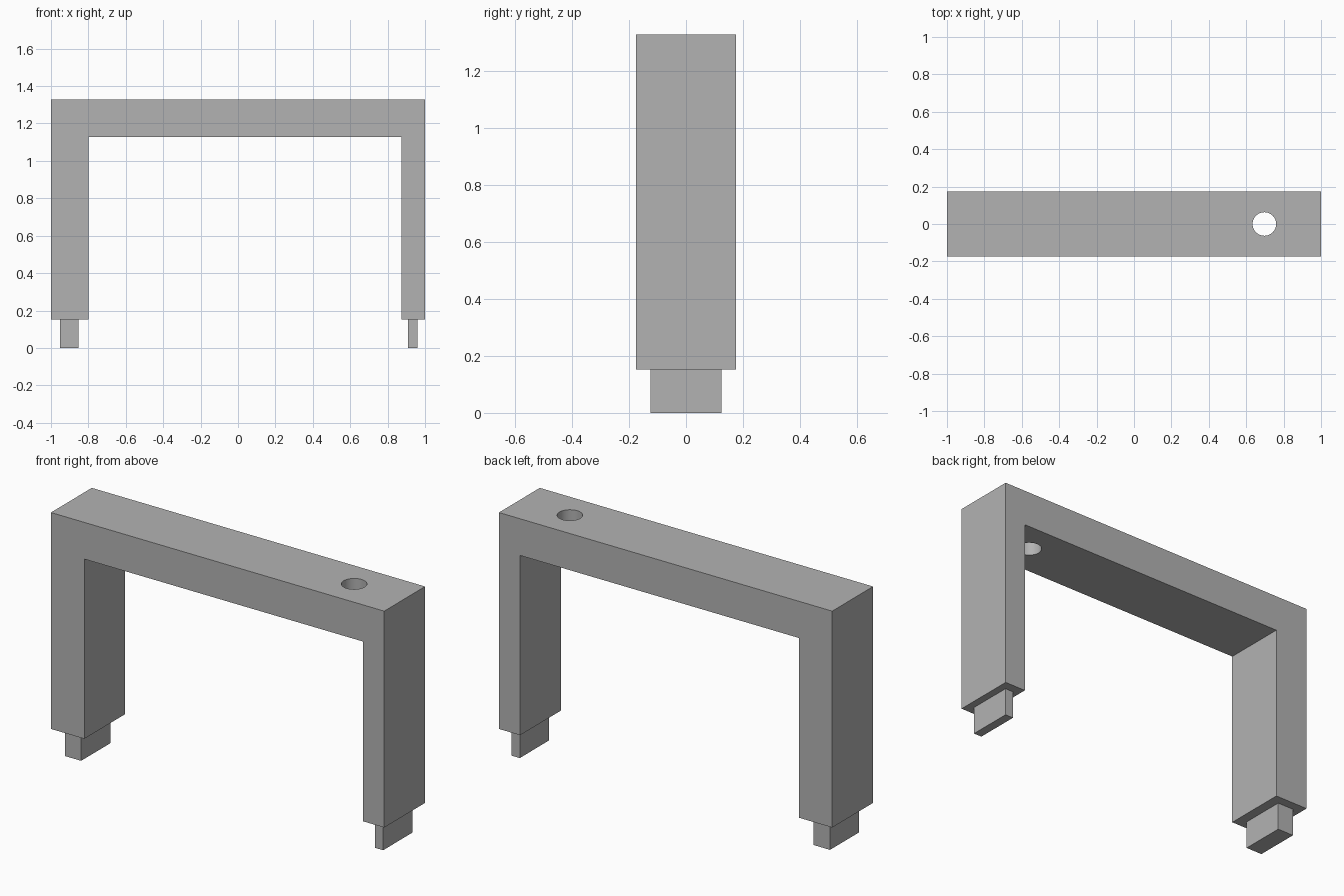
import bpy
import bmesh
from mathutils import Matrix, Vector

cube = bpy.data.objects.get("Cube")
if cube:
    bpy.data.objects.remove(cube, do_unlink=True)

HALF_DEPTH = 0.175
SHOULDER, BEAM_BOTTOM, TOP = 0.153, 1.128, 1.327

grey = bpy.data.materials.new("plain grey")
grey.use_nodes = True
colour = (0.45, 0.45, 0.45, 1)
grey.diffuse_color = colour
grey.node_tree.nodes["Principled BSDF"].inputs["Base Color"].default_value = colour


def finish(name, bm):
    bmesh.ops.recalc_face_normals(bm, faces=bm.faces)
    mesh = bpy.data.meshes.new(name)
    bm.to_mesh(mesh)
    bm.free()
    mesh.materials.append(grey)
    obj = bpy.data.objects.new(name, mesh)
    bpy.context.collection.objects.link(obj)
    return obj


def box(name, low, high):
    low, high = Vector(low), Vector(high)
    bm = bmesh.new()
    bmesh.ops.create_cube(bm, size=1, matrix=Matrix.Translation((low + high) / 2)
                          @ Matrix.Diagonal((*(high - low), 1)))
    return finish(name, bm)


# Frame: a beam with a wide and a narrow leg, extruded from one profile
profile = [(-1, SHOULDER), (-0.8, SHOULDER), (-0.8, BEAM_BOTTOM), (0.873, BEAM_BOTTOM),
           (0.873, SHOULDER), (1, SHOULDER), (1, TOP), (-1, TOP)]
bm = bmesh.new()
face = bm.faces.new([bm.verts.new((x, -HALF_DEPTH, z)) for x, z in profile])
side = bmesh.ops.extrude_face_region(bm, geom=[face], use_keep_orig=True)
bmesh.ops.translate(bm, vec=(0, 2 * HALF_DEPTH, 0),
                    verts=[v for v in side["geom"] if isinstance(v, bmesh.types.BMVert)])
frame = finish("frame", bm)

# Round hole through the beam
bm = bmesh.new()
bmesh.ops.create_cone(bm, cap_ends=True, segments=48, radius1=0.063, radius2=0.063,
                      depth=0.6, matrix=Matrix.Translation((0.697, 0, TOP - 0.1)))
cutter = finish("hole_cutter", bm)
cutter.hide_render = True
cutter.hide_viewport = True
hole = frame.modifiers.new("hole", "BOOLEAN")
hole.operation = "DIFFERENCE"
hole.solver = "EXACT"
hole.object = cutter

# Apply the cut, then smooth only the hole wall
bpy.context.view_layer.objects.active = frame
frame.select_set(True)
bpy.ops.object.modifier_apply(modifier=hole.name)
bpy.data.objects.remove(cutter, do_unlink=True)
bpy.ops.object.shade_smooth_by_angle()

# Tenon pegs under the legs
for name, left, right in (("wide_peg", -0.952, -0.854), ("narrow_peg", 0.91, 0.959)):
    box(name, (left, -0.125, 0), (right, 0.125, SHOULDER))
